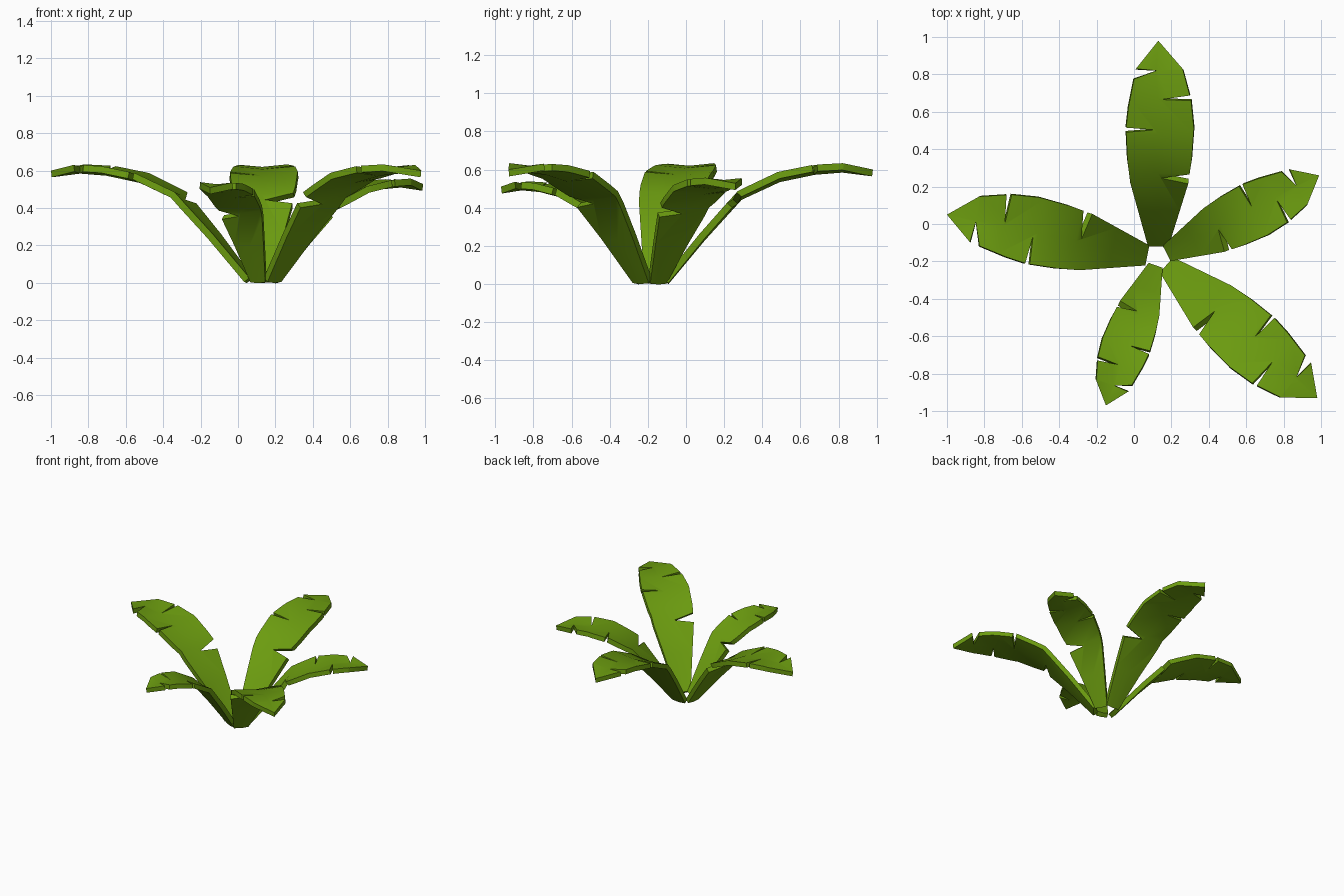
import bpy, bmesh, math
from mathutils import Vector

cube = bpy.data.objects.get("Cube")
if cube:
    bpy.data.objects.remove(cube, do_unlink=True)

# Single leaf green
green = bpy.data.materials.new("leaf_green")
green.use_nodes = True
GREEN = (0.15, 0.335, 0.005, 1)
green.diffuse_color = GREEN
bsdf = green.node_tree.nodes["Principled BSDF"]
bsdf.inputs["Base Color"].default_value = GREEN
bsdf.inputs["Roughness"].default_value = 0.8

LENGTH = 1.16
ROOT = Vector((0.13, -0.18, 0))

# Arching rise of the leaf: (distance outward, height)
ARCH = [(0.06, 0.032), (0.25, 0.26), (0.45, 0.48), (0.66, 0.578),
        (0.85, 0.618), (1.0, 0.63), (LENGTH, 0.61)]

# Half outlines (distance outward, half width); narrow points are the torn slits
LEFT = [(0.06, 0.055), (0.40, 0.15), (0.52, 0.165), (0.67, 0.172), (0.683, 0.02),
        (0.695, 0.172), (0.80, 0.16), (0.955, 0.13), (1.0, 0.01), (1.01, 0.12)]
RIGHT = [(0.06, 0.055), (0.395, 0.16), (0.425, 0.015), (0.445, 0.167), (0.52, 0.178),
         (0.69, 0.19), (0.84, 0.175), (0.845, 0.015), (0.867, 0.168), (1.01, 0.13)]


def arch_height(r):
    for (r0, z0), (r1, z1) in zip(ARCH, ARCH[1:]):
        if r <= r1 + 1e-5:
            return z0 + (z1 - z0) * (r - r0) / (r1 - r0)
    return ARCH[-1][1]


def make_leaf(name, tip_x, tip_y, rise):
    reach = Vector((tip_x, tip_y, 0)) - ROOT
    scale = reach.length / LENGTH
    out = reach.normalized()
    side = Vector((out.y, -out.x, 0))
    bm = bmesh.new()
    # Flat blade: two halves sharing the midrib
    base = bm.verts.new((0, ARCH[0][0], 0))
    tip = bm.verts.new((0, LENGTH, 0))
    right = [bm.verts.new((w, r, 0)) for r, w in RIGHT]
    left = [bm.verts.new((-w, r, 0)) for r, w in LEFT]
    bm.faces.new([base] + right + [tip])
    bm.faces.new([tip] + left[::-1] + [base])
    # Cut across at each bend, then lift into an arch with a shallow fold
    for r, _ in ARCH[1:-1]:
        bmesh.ops.bisect_plane(bm, geom=bm.verts[:] + bm.edges[:] + bm.faces[:],
                               dist=1e-5, plane_co=(0, r, 0), plane_no=(0, 1, 0))
    for v in bm.verts:
        w, r = v.co.x, v.co.y
        z = (arch_height(r) + 0.1 * abs(w) - 0.01) * rise
        v.co = ROOT + out * (r * scale) + side * (w * scale) + Vector((0, 0, z))
    bm.normal_update()
    mesh = bpy.data.meshes.new(name)
    bm.to_mesh(mesh)
    bm.free()
    mesh.materials.append(green)
    obj = bpy.data.objects.new(name, mesh)
    bpy.context.collection.objects.link(obj)
    # Thickness below the upper surface
    solid = obj.modifiers.new("thickness", 'SOLIDIFY')
    solid.thickness = 0.036
    solid.offset = -1
    bpy.ops.object.select_all(action='DESELECT')
    obj.select_set(True)
    bpy.context.view_layer.objects.active = obj
    bpy.ops.object.modifier_apply(modifier=solid.name)
    bpy.ops.object.shade_smooth_by_angle(angle=math.radians(30))


# Three large leaves and two smaller ones around an open centre
make_leaf("back_leaf", 0.13, 0.98, 1)
make_leaf("right_leaf", -1.0, 0.05, 1)
make_leaf("front_left_leaf", 0.98, -0.93, 1)
make_leaf("back_left_small_leaf", 0.99, 0.26, 0.88)
make_leaf("front_right_small_leaf", -0.15, -0.97, 0.85)
